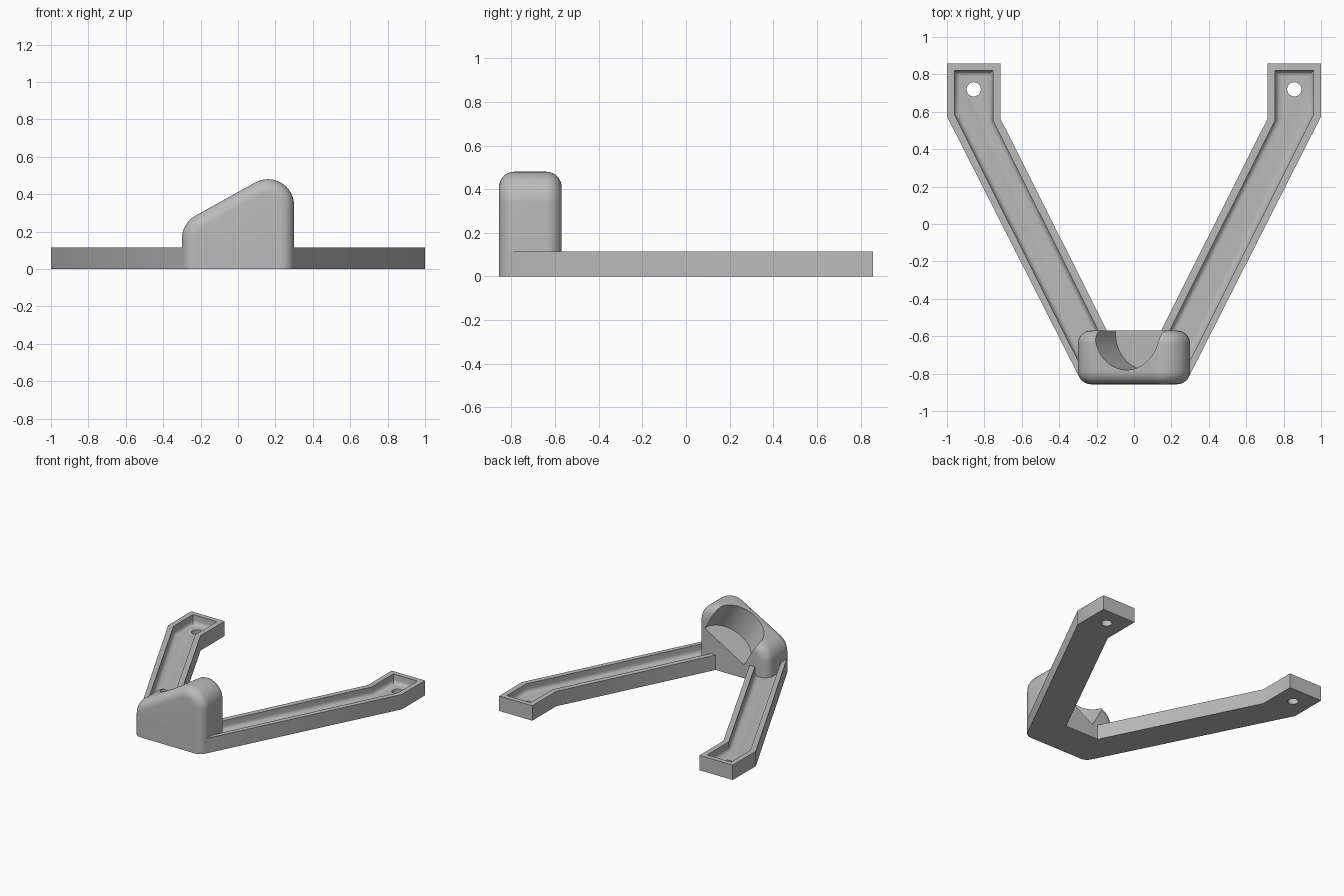
import bpy, bmesh
from math import sin, cos, radians, pi
from mathutils import Matrix, Vector

if "Cube" in bpy.data.objects:
    bpy.data.objects.remove(bpy.data.objects["Cube"], do_unlink=True)

FRONT, BACK, HEIGHT = -0.857, -0.57, 0.115
SLOPE = 0.502          # sideways run of an arm per unit of y

grey = bpy.data.materials.new("plain grey")
grey.use_nodes = True
grey.diffuse_color = (0.5, 0.5, 0.5, 1)
grey.node_tree.nodes["Principled BSDF"].inputs["Base Color"].default_value = (0.5, 0.5, 0.5, 1)


def arc(cx, cy, r, a0, a1, n=12):
    angles = [radians(a0 + (a1 - a0) * i / n) for i in range(n + 1)]
    return [(cx + r * cos(a), cy + r * sin(a)) for a in angles]


def finish(name, bm):
    bmesh.ops.recalc_face_normals(bm, faces=bm.faces)
    me = bpy.data.meshes.new(name)
    bm.to_mesh(me)
    bm.free()
    me.materials.append(grey)
    ob = bpy.data.objects.new(name, me)
    bpy.context.collection.objects.link(ob)
    return ob


def prism(points, direction):
    bm = bmesh.new()
    face = bm.faces.new([bm.verts.new(p) for p in points])
    ext = bmesh.ops.extrude_face_region(bm, geom=[face])
    moved = [v for v in ext["geom"] if isinstance(v, bmesh.types.BMVert)]
    bmesh.ops.translate(bm, verts=moved, vec=direction)
    bmesh.ops.recalc_face_normals(bm, faces=bm.faces)
    return bm


def cylinder(name, r, depth, matrix):
    bm = bmesh.new()
    bmesh.ops.create_cone(bm, cap_ends=True, segments=64, radius1=r, radius2=r,
                          depth=depth, matrix=matrix)
    return finish(name, bm)


def combine(target, other, operation):
    mod = target.modifiers.new(operation, 'BOOLEAN')
    mod.object, mod.operation, mod.solver = other, operation, 'EXACT'
    bpy.context.view_layer.objects.active = target
    bpy.ops.object.modifier_apply(modifier=mod.name)
    bpy.data.objects.remove(other, do_unlink=True)


# V-shaped base plate with rounded front corners
left_half = [(0.145, BACK), (0.715, 0.565), (0.715, 0.857), (1, 0.857), (1, 0.575)]
left_half += arc(0.23, FRONT + 0.07, 0.07, -27, -90, 8)
outline = left_half + [(-x, y) for x, y in reversed(left_half)]
bracket = finish("bracket", prism([(x, y, 0) for x, y in outline], (0, 0, HEIGHT)))

# Channels with filleted floors, and screw holes at the arm tips
for s in (1, -1):
    end = -0.78
    path = [(0.755, 0.82), (0.96, 0.82), (0.96, 0.585),
            (0.96 - (0.585 - end) * SLOPE, end),
            (0.755 - (0.555 - end) * SLOPE, end), (0.755, 0.555)]
    floor = 0.045
    bm = prism([(s * x, y, floor) for x, y in path], (0, 0, 0.2))
    rim = [e for e in bm.edges if all(v.co.z < floor + 0.001 for v in e.verts)]
    bmesh.ops.bevel(bm, geom=rim, offset=0.03, segments=5, profile=0.5, affect='EDGES')
    combine(bracket, finish("channel_cutter", bm), 'DIFFERENCE')
    hole = cylinder("hole_cutter", 0.038, 0.6, Matrix.Translation((s * 0.857, 0.72, 0)))
    combine(bracket, hole, 'DIFFERENCE')

# Wedge-shaped head with rounded edges
profile = [(-0.3, 0), (0.3, 0)] + arc(0.16, 0.34, 0.14, 0, 120, 16)
profile += arc(-0.16, 0.162, 0.14, 120, 180, 8)
bm = prism([(x, FRONT, z) for x, z in profile], (0, BACK - FRONT, 0))
rims = [e for e in bm.edges
        if abs(e.verts[0].co.y - e.verts[1].co.y) < 1e-4
        and max(v.co.z for v in e.verts) > 0.001]
bmesh.ops.bevel(bm, geom=rims, offset=0.07, segments=8, profile=0.5, affect='EDGES')
combine(bracket, finish("head", bm), 'UNION')

# Round flat-bottomed pocket, square to the sloping top and open at the back
tilt = Matrix.Rotation(radians(-30), 4, 'Y')
axis = tilt @ Vector((0, 0, 1))
pocket_floor = Vector((0.07, -0.585, 0.2))
pocket = cylinder("pocket_cutter", 0.195, 0.6,
                  Matrix.Translation(pocket_floor + axis * 0.3) @ tilt)
combine(bracket, pocket, 'DIFFERENCE')

bpy.ops.object.select_all(action='DESELECT')
bracket.select_set(True)
bpy.context.view_layer.objects.active = bracket
bpy.ops.object.shade_smooth_by_angle(angle=radians(32))
